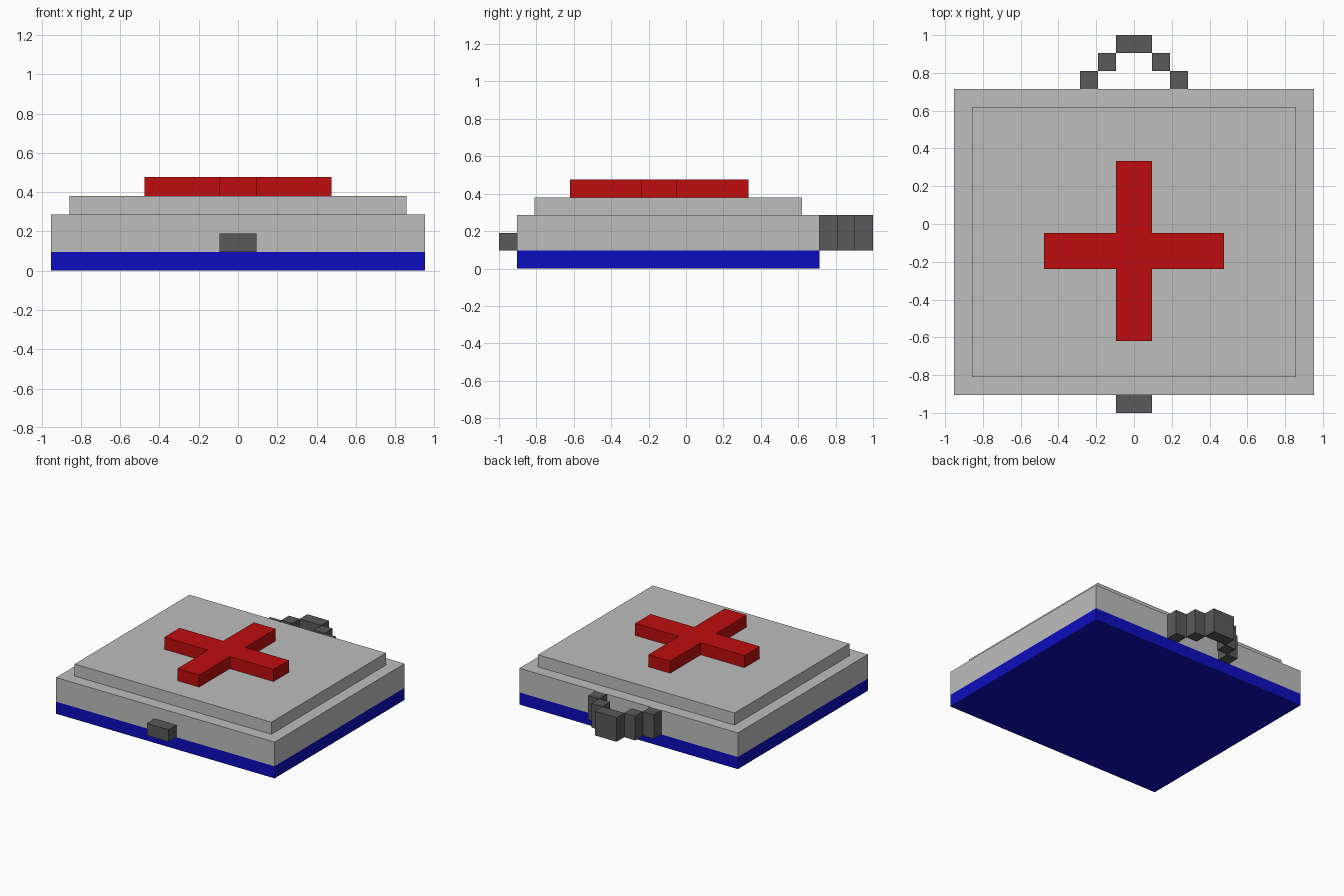
import bpy
import bmesh

cube = bpy.data.objects.get("Cube")
if cube:
    bpy.data.objects.remove(cube, do_unlink=True)

U = 2 / 21        # one block; all sizes below are in blocks
Y0 = -10.5        # front limit of the model


def material(name, rgb):
    m = bpy.data.materials.new(name)
    m.use_nodes = True
    m.diffuse_color = (*rgb, 1)
    m.node_tree.nodes["Principled BSDF"].inputs["Base Color"].default_value = (*rgb, 1)
    return m


grey = material("light_grey", (0.515, 0.515, 0.515))
dark = material("dark_grey", (0.1, 0.1, 0.1))
red = material("red", (0.52, 0.004, 0.004))
blue = material("blue", (0.004, 0.004, 0.52))


def prism(name, outlines, z0, z1, mat):
    """Extrude flat outlines (x, y from the front limit) from z0 to z1."""
    bm = bmesh.new()
    for outline in outlines:
        face = bm.faces.new([bm.verts.new((x * U, (y + Y0) * U, z0 * U)) for x, y in outline])
        top = bmesh.ops.extrude_face_region(bm, geom=[face])["geom"]
        bmesh.ops.translate(bm, vec=(0, 0, (z1 - z0) * U),
                            verts=[v for v in top if isinstance(v, bmesh.types.BMVert)])
    bmesh.ops.recalc_face_normals(bm, faces=bm.faces)
    mesh = bpy.data.meshes.new(name)
    bm.to_mesh(mesh)
    bm.free()
    mesh.materials.append(mat)
    obj = bpy.data.objects.new(name, mesh)
    bpy.context.collection.objects.link(obj)
    return obj


def rect(x0, x1, y0, y1):
    return [(x0, y0), (x1, y0), (x1, y1), (x0, y1)]


# Case: coloured base, body and stepped lid
prism("case_base", [rect(-10, 10, 1, 18)], 0, 1, blue)
prism("case_body", [rect(-10, 10, 1, 18)], 1, 3, grey)
prism("case_lid", [rect(-9, 9, 2, 17)], 3, 4, grey)

# Raised cross on the lid: one quarter outline turned four times
cross, cy = [], 9
corner = [(5, -1), (5, 1), (1, 1)]
for turn in range(4):
    cross += [(x, y + cy) for x, y in corner]
    corner = [(-y, x) for x, y in corner]
prism("lid_cross", [cross], 4, 5, red)

# Front clasp
prism("front_clasp", [rect(-1, 1, 0, 1)], 1, 2, dark)

# Stepped carrying handle at the back
steps = [rect(-1, 1, 20, 21)]
for i in range(2):
    steps += [rect(2 - i, 3 - i, 18 + i, 19 + i), rect(i - 3, i - 2, 18 + i, 19 + i)]
prism("carry_handle", steps, 1, 3, dark)
